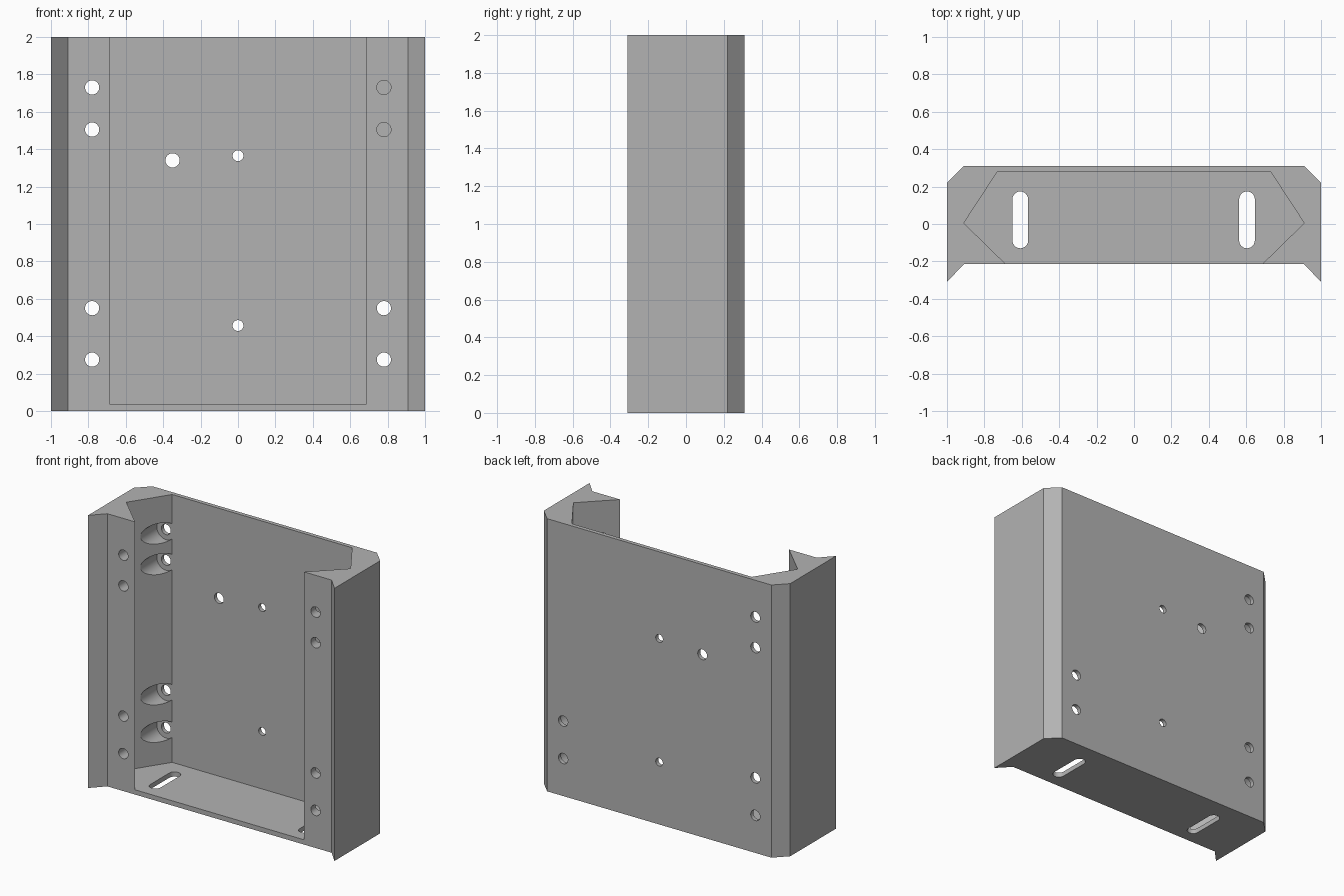
import bpy, bmesh, math
from mathutils import Matrix

if "Cube" in bpy.data.objects:
    bpy.data.objects.remove(bpy.data.objects["Cube"])

grey = bpy.data.materials.new("metal grey")
grey.diffuse_color = (0.45, 0.45, 0.45, 1)
grey.use_nodes = True
grey.node_tree.nodes["Principled BSDF"].inputs["Base Color"].default_value = grey.diffuse_color


def prism(bm, pts, z0, z1, mat=None):
    """Extrude a counter-clockwise xy outline from z0 to z1."""
    low = [bm.verts.new((x, y, z0)) for x, y in pts]
    high = [bm.verts.new((x, y, z1)) for x, y in pts]
    n = len(pts)
    bm.faces.new(low[::-1])
    bm.faces.new(high)
    for i in range(n):
        j = (i + 1) % n
        bm.faces.new((low[i], low[j], high[j], high[i]))
    if mat:
        bmesh.ops.transform(bm, matrix=mat, verts=low + high)


def disc(cx, cy, r, n=32):
    return [(cx + r * math.cos(2 * math.pi * i / n), cy + r * math.sin(2 * math.pi * i / n))
            for i in range(n)]


def make(name, bm):
    bmesh.ops.recalc_face_normals(bm, faces=bm.faces)
    me = bpy.data.meshes.new(name)
    bm.to_mesh(me)
    bm.free()
    ob = bpy.data.objects.new(name, me)
    ob.data.materials.append(grey)
    bpy.context.collection.objects.link(ob)
    return ob


def cutter(name, target, bm):
    ob = make(name, bm)
    ob.hide_render = True
    ob.hide_set(True)
    mod = target.modifiers.new(name, 'BOOLEAN')
    mod.operation = 'DIFFERENCE'
    mod.solver = 'EXACT'
    mod.object = ob


def mirrored(half):
    """Complete a right-hand outline with its left-hand copy."""
    return half + [(-x, y) for x, y in reversed(half)]


# Maps a prism drawn in (x, z) so that it runs along y
ALONG_Y = Matrix(((1, 0, 0, 0), (0, 0, 1, 0), (0, 1, 0, 0), (0, 0, 0, 1)))

# Housing body with chamfered back corners and front lips
bm = bmesh.new()
prism(bm, mirrored([(0.91, -0.215), (1, -0.31), (1, 0.22), (0.91, 0.31)]), 0, 2)
body = make("housing", bm)

# Cavity, open at the front and top, with a thin floor
bm = bmesh.new()
prism(bm, mirrored([(0.685, -0.5), (0.685, -0.215), (0.91, 0.005), (0.73, 0.28)]), 0.035, 2.2)
cutter("cavity_cutter", body, bm)

# Counterbores in the slanted inner walls
HEIGHTS = (0.275, 0.55, 1.505, 1.73)
bm = bmesh.new()
for x in (-0.78, 0.78):
    for z in HEIGHTS:
        prism(bm, disc(x, z, 0.075), 0.02, 0.28, ALONG_Y)
cutter("counterbore_cutter", body, bm)

# Screw holes: the upper right pair goes through the front flange only
bm = bmesh.new()
for x in (-0.78, 0.78):
    for z in HEIGHTS:
        end = 0.1 if x > 0 and z > 1 else 0.5
        prism(bm, disc(x, z, 0.038), -0.5, end, ALONG_Y)
for x, z, r in ((0, 0.457, 0.029), (0, 1.365, 0.029), (-0.35, 1.34, 0.038)):
    prism(bm, disc(x, z, r), 0.1, 0.5, ALONG_Y)
cutter("hole_cutter", body, bm)

# Slots in the floor
bm = bmesh.new()
for cx in (-0.608, 0.604):
    pts = []
    for i in range(13):
        a = math.pi * i / 12
        pts.append((cx + 0.042 * math.cos(a), 0.132 + 0.042 * math.sin(a)))
    for i in range(13):
        a = math.pi + math.pi * i / 12
        pts.append((cx + 0.042 * math.cos(a), -0.088 + 0.042 * math.sin(a)))
    prism(bm, pts, -0.1, 0.1)
cutter("slot_cutter", body, bm)

# Apply the cuts and smooth only the round walls
bpy.context.view_layer.objects.active = body
body.select_set(True)
for m in list(body.modifiers):
    bpy.ops.object.modifier_apply(modifier=m.name)
for ob in list(bpy.data.objects):
    if ob is not body and ob.name.endswith("_cutter"):
        bpy.data.objects.remove(ob)
bpy.ops.object.shade_smooth_by_angle(angle=math.radians(25))
